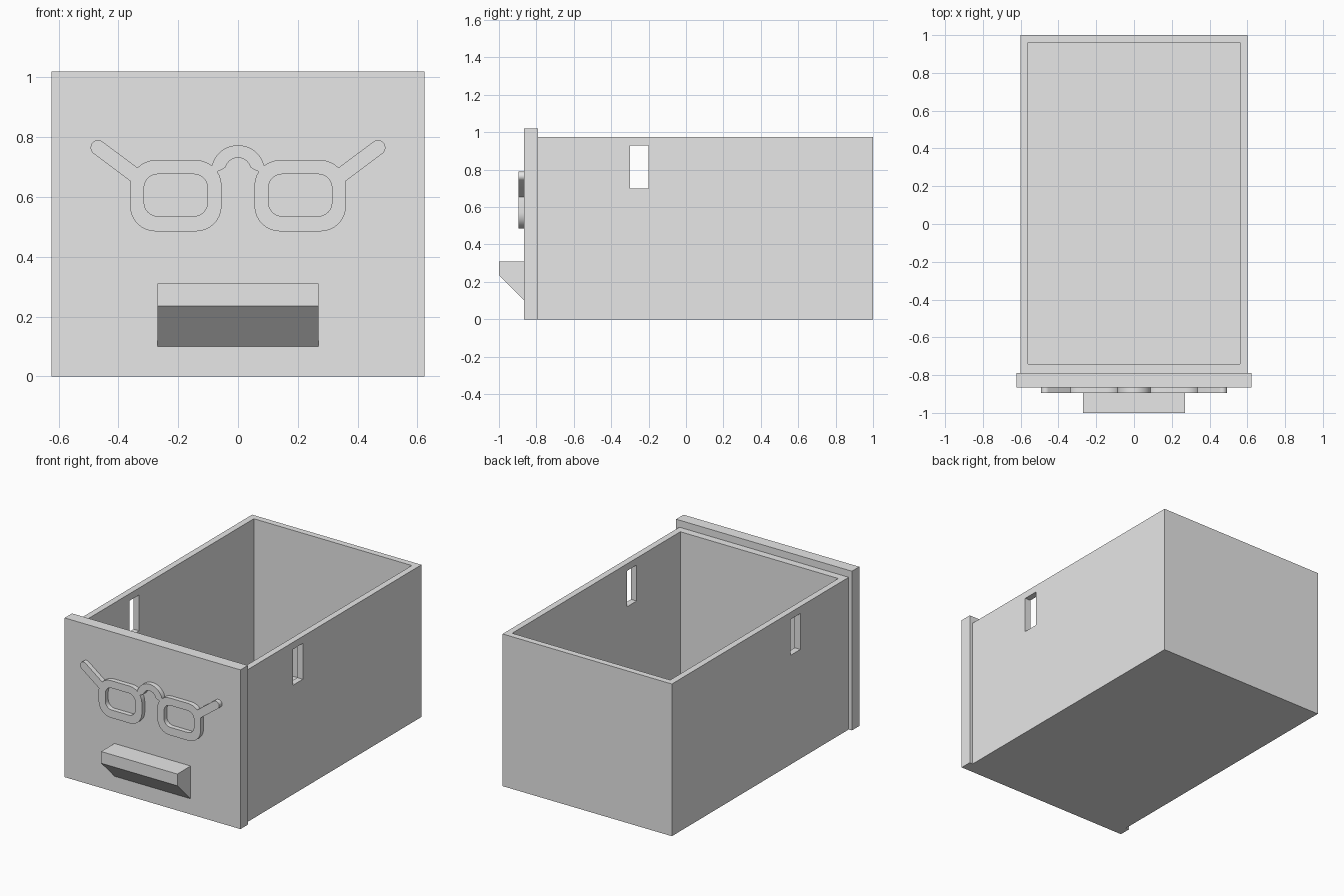
import bpy, bmesh, math
from mathutils import Vector

old = bpy.data.objects.get("Cube")
if old:
    bpy.data.objects.remove(old, do_unlink=True)

grey = bpy.data.materials.new("plain grey")
grey.use_nodes = True
grey.diffuse_color = (0.8, 0.8, 0.8, 1)
grey.node_tree.nodes["Principled BSDF"].inputs["Base Color"].default_value = (0.8, 0.8, 0.8, 1)


def finish(name, bm):
    bmesh.ops.recalc_face_normals(bm, faces=bm.faces)
    mesh = bpy.data.meshes.new(name)
    bm.to_mesh(mesh)
    bm.free()
    mesh.materials.append(grey)
    obj = bpy.data.objects.new(name, mesh)
    bpy.context.collection.objects.link(obj)
    return obj


def prism(name, profile, direction):
    """Extrude a closed outline of 3D points along a direction."""
    bm = bmesh.new()
    face = bm.faces.new([bm.verts.new(p) for p in profile])
    made = bmesh.ops.extrude_face_region(bm, geom=[face], use_keep_orig=True)
    moved = [v for v in made["geom"] if isinstance(v, bmesh.types.BMVert)]
    bmesh.ops.translate(bm, vec=direction, verts=moved)
    return finish(name, bm)


def block(name, x, y, z):
    corners = [(x[0], y[0], z[0]), (x[1], y[0], z[0]), (x[1], y[0], z[1]), (x[0], y[0], z[1])]
    return prism(name, corners, (0, y[1] - y[0], 0))


def combine(target, tool, operation):
    """Boolean the tool into the target and discard the tool."""
    mod = target.modifiers.new("combine", 'BOOLEAN')
    mod.object, mod.operation, mod.solver = tool, operation, 'EXACT'
    bpy.context.view_layer.objects.active = target
    bpy.ops.object.modifier_apply(modifier=mod.name)
    bpy.data.objects.remove(tool, do_unlink=True)


def arc(cx, cz, r, start, end, steps):
    angles = [math.radians(start + (end - start) * i / steps) for i in range(steps + 1)]
    return [Vector((cx + r * math.cos(a), cz + r * math.sin(a))) for a in angles]


def rounded(cx, cz, w, h, r):
    points = []
    for i, (sx, sz) in enumerate([(1, 1), (-1, 1), (-1, -1), (1, -1)]):
        points += arc(cx + sx * (w / 2 - r), cz + sz * (h / 2 - r), r, 90 * i, 90 * i + 90, 8)
    return points


PANEL, RIM = -0.865, -0.895


def plate(name, outline, front=RIM, back=PANEL + 0.01):
    return prism(name, [(p[0], front, p[1]) for p in outline], (0, back - front, 0))


# Open drawer box with a slot through each side
drawer = block("drawer_box", (-0.6, 0.6), (-0.79, 1), (0, 0.975))
combine(drawer, block("cavity", (-0.56, 0.56), (-0.742, 0.96), (0.04, 1.2)), 'DIFFERENCE')
combine(drawer, block("slot", (-1, 1), (-0.3, -0.2), (0.7, 0.93)), 'DIFFERENCE')

# Front panel
block("front_panel", (-0.623, 0.623), (PANEL, -0.79), (0, 1.02))

# Wedge-shaped pull handle
wedge = [(-1, 0.31), (-1, 0.235), (PANEL, 0.1), (PANEL, 0.31)]
prism("pull_handle", [(-0.27, y, z) for y, z in wedge], (0.54, 0, 0))

# Spectacles: curved bridge, two rims and two angled temple arms
bridge = arc(0, 0.683, 0.09, 0, 180, 24) + [Vector((-0.075, 0.683)), Vector((-0.056, 0.69))]
bridge += arc(0, 0.688, 0.043, 165, 15, 20) + [Vector((0.056, 0.69)), Vector((0.075, 0.683))]
spectacles = plate("spectacles", bridge)
for side in (-1, 1):
    combine(spectacles, plate("rim", rounded(side * 0.208, 0.604, 0.306, 0.238, 0.085)), 'UNION')
    hinge, tip = Vector((side * 0.325, 0.658)), Vector((side * 0.468, 0.765))
    along = (tip - hinge).normalized() * 0.025
    heading = math.degrees(math.atan2(along.y, along.x))
    normal = Vector((-along.y, along.x))
    arm = [hinge + normal, hinge - normal] + arc(tip.x, tip.y, 0.025, heading - 90, heading + 90, 12)
    combine(spectacles, plate("arm", arm), 'UNION')
for side in (-1, 1):
    lens = rounded(side * 0.208, 0.606, 0.212, 0.14, 0.045)
    combine(spectacles, plate("lens_opening", lens, -1, -0.8), 'DIFFERENCE')

bpy.ops.object.select_all(action='DESELECT')
spectacles.select_set(True)
bpy.context.view_layer.objects.active = spectacles
bpy.ops.object.shade_smooth_by_angle(angle=math.radians(30))
